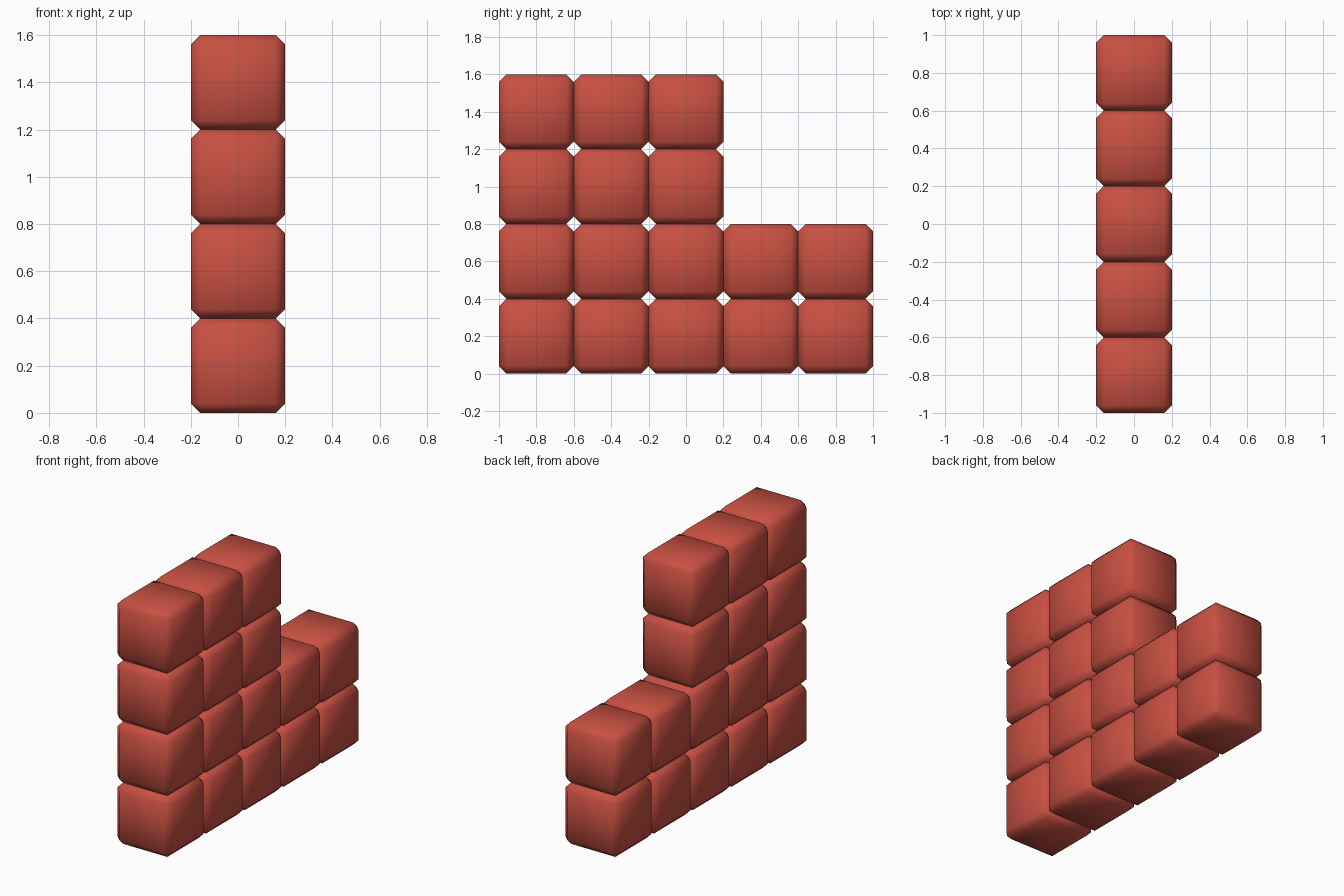
import bpy

if "Cube" in bpy.data.objects:
    bpy.data.objects.remove(bpy.data.objects["Cube"])

SIZE = 0.4      # edge length of one block
BEVEL = 0.04    # chamfer width

red = bpy.data.materials.new("red")
red.diffuse_color = (0.58, 0.08, 0.055, 1)
red.use_nodes = True
red.node_tree.nodes["Principled BSDF"].inputs["Base Color"].default_value = red.diffuse_color


def block(name, y, z):
    """One chamfered, smooth-shaded cube."""
    bpy.ops.mesh.primitive_cube_add(size=SIZE, location=(0, y, z))
    ob = bpy.context.object
    ob.name = name
    ob.data.materials.append(red)
    mod = ob.modifiers.new("chamfer", 'BEVEL')
    mod.width = BEVEL
    mod.segments = 1
    mod.limit_method = 'NONE'
    bpy.ops.object.shade_smooth()


# Wall of blocks: tall columns at the front, low step at the back
heights = [4, 4, 4, 2, 2]
for col, height in enumerate(heights):
    for row in range(height):
        block(f"block_column{col + 1}_row{row + 1}",
              (col - 2) * SIZE, (row + 0.5) * SIZE)
